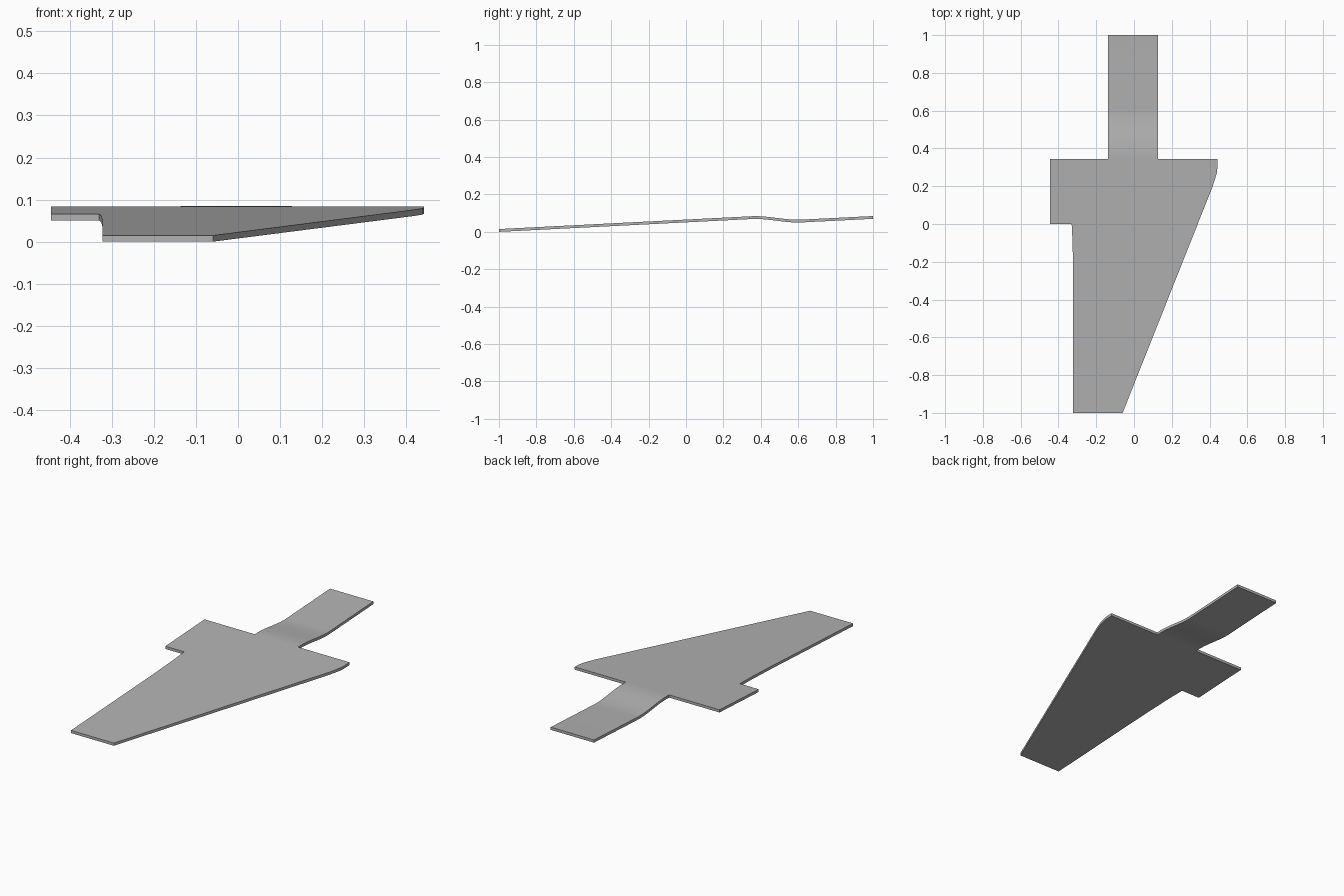
import bpy
import bmesh
import math

cube = bpy.data.objects.get("Cube")
if cube:
    bpy.data.objects.remove(cube, do_unlink=True)

THICKNESS = 0.015
BEND_START, BEND_END, BEND_STEPS = 0.35, 0.62, 18

grey = bpy.data.materials.new("plain grey")
grey.use_nodes = True
grey.diffuse_color = (0.45, 0.45, 0.45, 1)
grey.node_tree.nodes["Principled BSDF"].inputs["Base Color"].default_value = (0.45, 0.45, 0.45, 1)


def top_height(y):
    """Sloped sheet that eases down to a lower parallel level along the tang."""
    t = min(max((y - BEND_START) / (BEND_END - BEND_START), 0), 1)
    return 0.0657 + 0.0507 * y - 0.0317 * t * t * (3 - 2 * t)


# Flat outline: blade with a stepped shoulder, rounded corner and rear tang
outline = [
    (-0.445, 0), (-0.33, 0), (-0.325, -0.1), (-0.322, -0.3), (-0.322, -1),
    (-0.06, -1), (0.417, 0.2), (0.43, 0.24), (0.438, 0.27), (0.442, 0.3),
    (0.442, 0.343), (0.128, 0.343), (0.128, 1), (-0.137, 1),
    (-0.137, 0.343), (-0.445, 0.343),
]
bm = bmesh.new()
bm.faces.new([bm.verts.new((x, y, 0)) for x, y in outline])

# Cross cuts that let the tang bend smoothly
for i in range(BEND_STEPS + 1):
    y = BEND_START + (BEND_END - BEND_START) * i / BEND_STEPS
    bmesh.ops.bisect_plane(bm, geom=bm.verts[:] + bm.edges[:] + bm.faces[:],
                           plane_co=(0, y, 0), plane_no=(0, 1, 0))

# Bend the sheet, then give it thickness
for v in bm.verts:
    v.co.z = top_height(v.co.y)
lower = bmesh.ops.extrude_face_region(bm, geom=bm.faces[:], use_keep_orig=True)
for item in lower["geom"]:
    if isinstance(item, bmesh.types.BMVert):
        item.co.z -= THICKNESS
bmesh.ops.recalc_face_normals(bm, faces=bm.faces[:])

mesh = bpy.data.meshes.new("bent_plate")
bm.to_mesh(mesh)
bm.free()
mesh.materials.append(grey)
plate = bpy.data.objects.new("bent_plate", mesh)
bpy.context.collection.objects.link(plate)

bpy.ops.object.select_all(action="DESELECT")
plate.select_set(True)
bpy.context.view_layer.objects.active = plate
bpy.ops.object.shade_smooth_by_angle(angle=math.radians(30))
